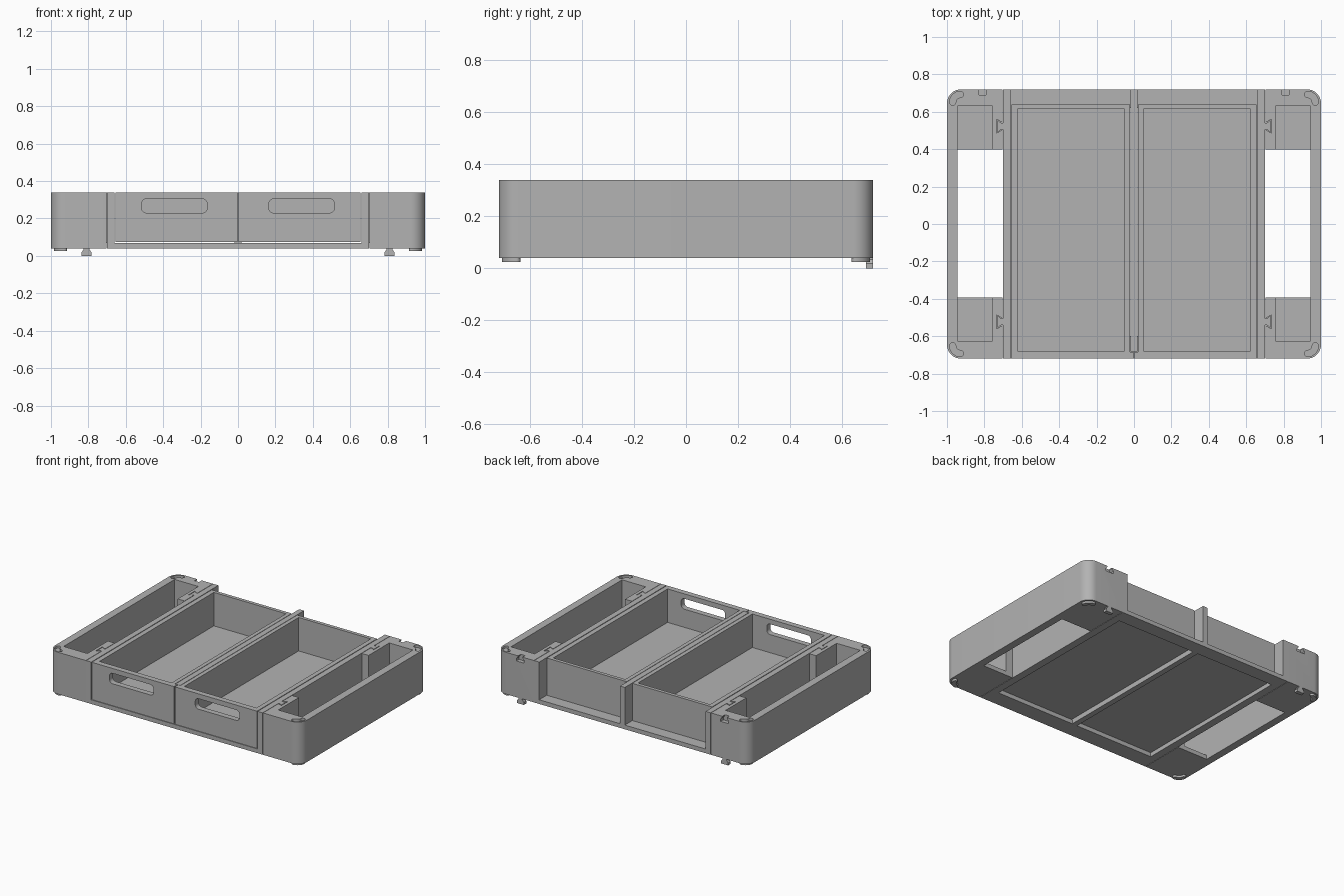
import bpy, bmesh, math
from mathutils import Vector

cube = bpy.data.objects.get("Cube")
if cube:
    bpy.data.objects.remove(cube, do_unlink=True)

grey = bpy.data.materials.new("plain grey")
grey.use_nodes = True
GREY = (0.45, 0.45, 0.45, 1)
grey.diffuse_color = GREY
grey.node_tree.nodes["Principled BSDF"].inputs["Base Color"].default_value = GREY

BOTTOM, DECK, TOP, HALF_Y = 0.04, 0.07, 0.34, 0.72


def prism(name, outline, lo, hi, axis="z"):
    """Extrude a 2D outline along z, or an x-z outline along y."""
    bm = bmesh.new()
    place = (lambda p: (p[0], p[1], lo)) if axis == "z" else (lambda p: (p[0], lo, p[1]))
    face = bm.faces.new([bm.verts.new(place(p)) for p in outline])
    grown = bmesh.ops.extrude_face_region(bm, geom=[face])["geom"]
    shift = Vector((0, 0, hi - lo) if axis == "z" else (0, hi - lo, 0))
    bmesh.ops.translate(bm, vec=shift, verts=[g for g in grown if isinstance(g, bmesh.types.BMVert)])
    bmesh.ops.recalc_face_normals(bm, faces=bm.faces)
    mesh = bpy.data.meshes.new(name)
    bm.to_mesh(mesh)
    bm.free()
    mesh.materials.append(grey)
    ob = bpy.data.objects.new(name, mesh)
    bpy.context.collection.objects.link(ob)
    return ob


def rect(x0, x1, y0, y1):
    return [(x0, y0), (x1, y0), (x1, y1), (x0, y1)]


def box(name, x0, x1, y0, y1, z0, z1):
    return prism(name, rect(x0, x1, y0, y1), z0, z1)


def arc(cx, cy, r, a0, a1, n=10):
    angles = [math.radians(a0 + (a1 - a0) * i / n) for i in range(n + 1)]
    return [(cx + r * math.cos(a), cy + r * math.sin(a)) for a in angles]


def rounded(x0, x1, y0, y1, r):
    return (arc(x1 - r, y1 - r, r, 0, 90) + arc(x0 + r, y1 - r, r, 90, 180)
            + arc(x0 + r, y0 + r, r, 180, 270) + arc(x1 - r, y0 + r, r, 270, 360))


def bean(cx, cy, sx, sy, r=0.045, w=0.017):
    """Curved slot that follows a rounded corner."""
    a0, a1 = 5, 85
    end = [(r * math.cos(math.radians(a)), r * math.sin(math.radians(a))) for a in (a0, a1)]
    pts = arc(0, 0, r + w, a0, a1) + arc(*end[1], w, a1, a1 + 180)[1:-1]
    pts += arc(0, 0, r - w, a1, a0) + arc(*end[0], w, a0 + 180, a0 + 360)[1:-1]
    return [(cx + sx * x, cy + sy * y) for x, y in pts]


def cut(target, *cutters):
    for c in cutters:
        mod = target.modifiers.new("cut", "BOOLEAN")
        mod.operation, mod.solver, mod.object = "DIFFERENCE", "EXACT", c
        bpy.context.view_layer.objects.active = target
        bpy.ops.object.modifier_apply(modifier=mod.name)
        bpy.data.objects.remove(c, do_unlink=True)


def flip(points, s):
    return [(s * x, y) for x, y in points]


def dovetail(y, grow):
    """Flared tongue pointing outwards from the inner wall."""
    x0, x1 = 0.695, 0.73 + grow
    n, w = 0.018 + grow, 0.032 + grow
    return [(x0, y - n), (0.71, y - n), (x1, y - w), (x1, y + w), (0.71, y + n), (x0, y + n)]


def hook(z, grow=0.0):
    """Hanging clip: narrow neck at the top, wide foot below."""
    n, w = 0.015 + grow, 0.028 + grow
    return [(0.81 - n, z + 0.042), (0.81 - n, z + 0.034), (0.81 - w, z + 0.018), (0.81 - w, z),
            (0.81 + w, z), (0.81 + w, z + 0.018), (0.81 + n, z + 0.034), (0.81 + n, z + 0.042)]


for s, side in ((1, "left"), (-1, "right")):
    # Side module: rounded outer corners, open middle, floored end pockets
    r = 0.075
    shell = [(0.703, -HALF_Y)] + arc(1 - r, -HALF_Y + r, r, 270, 360)
    shell += arc(1 - r, HALF_Y - r, r, 0, 90) + [(0.703, HALF_Y)]
    module = prism(side + "_side_module", flip(shell, s), BOTTOM, TOP)
    cut(module,
        prism("cutter", flip(rect(0.6, 0.945, -0.392, 0.398), s), 0, 1),
        prism("cutter", flip(rect(0.757, 0.945, -0.625, 0.632), s), DECK, 1),
        prism("cutter", flip(hook(TOP - 0.04, 0.003), s), HALF_Y - 0.03, 1, "y"))
    for sy, end in ((-1, "front"), (1, "back")):
        cx, cy = s * 0.925, sy * 0.648
        cut(module,
            prism("cutter", bean(cx, cy, s, sy), TOP - 0.017, 1),
            prism("cutter", flip(dovetail(sy * 0.523, 0.005), s), DECK, 1))
        prism(f"{end}_{side}_corner_foot", bean(cx, cy, s, sy, w=0.015), 0.025, BOTTOM + 0.002)
        prism(f"{end}_{side}_dovetail", flip(dovetail(sy * 0.523, 0), s), DECK, TOP)
    prism(side + "_back_hook", flip(hook(0), s), HALF_Y - 0.028, HALF_Y, "y")

    # Inner wall beside the drawer
    prism(side + "_inner_wall", flip(rect(0.66, 0.70, -HALF_Y, HALF_Y), s), BOTTOM, TOP)

    # Drawer: wide front panel, narrower body, hollow, handle slot
    body = [(0.003, -HALF_Y), (0.655, -HALF_Y), (0.655, 0.64), (0.022, 0.64), (0.022, -0.685), (0.003, -0.685)]
    drawer = prism(side + "_drawer", flip(body, s), DECK + 0.003, TOP)
    cut(drawer,
        prism("cutter", flip(rect(0.05, 0.622, -0.68, 0.615), s), 0.10, 1),
        prism("cutter", flip(rounded(0.165, 0.515, 0.23, 0.305, 0.026), s), -0.8, -0.6, "y"))

# Base frame with an open window under each drawer
base = box("base_frame", -0.66, 0.66, -HALF_Y, HALF_Y, BOTTOM, DECK)
cut(base, *[prism("cutter", flip(rect(0.02, 0.645, -0.6, 0.62), s), 0, 1) for s in (1, -1)])

# Upright between the drawers
box("centre_divider", -0.019, 0.019, -0.682, HALF_Y, DECK, TOP)

# Smooth the rounded parts, keep edges sharp
bpy.ops.object.select_all(action="DESELECT")
for ob in bpy.context.view_layer.objects:
    if ob.type == "MESH" and ob.data.materials and ob.data.materials[0] == grey:
        ob.select_set(True)
        bpy.context.view_layer.objects.active = ob
bpy.ops.object.shade_smooth_by_angle(angle=math.radians(30))
